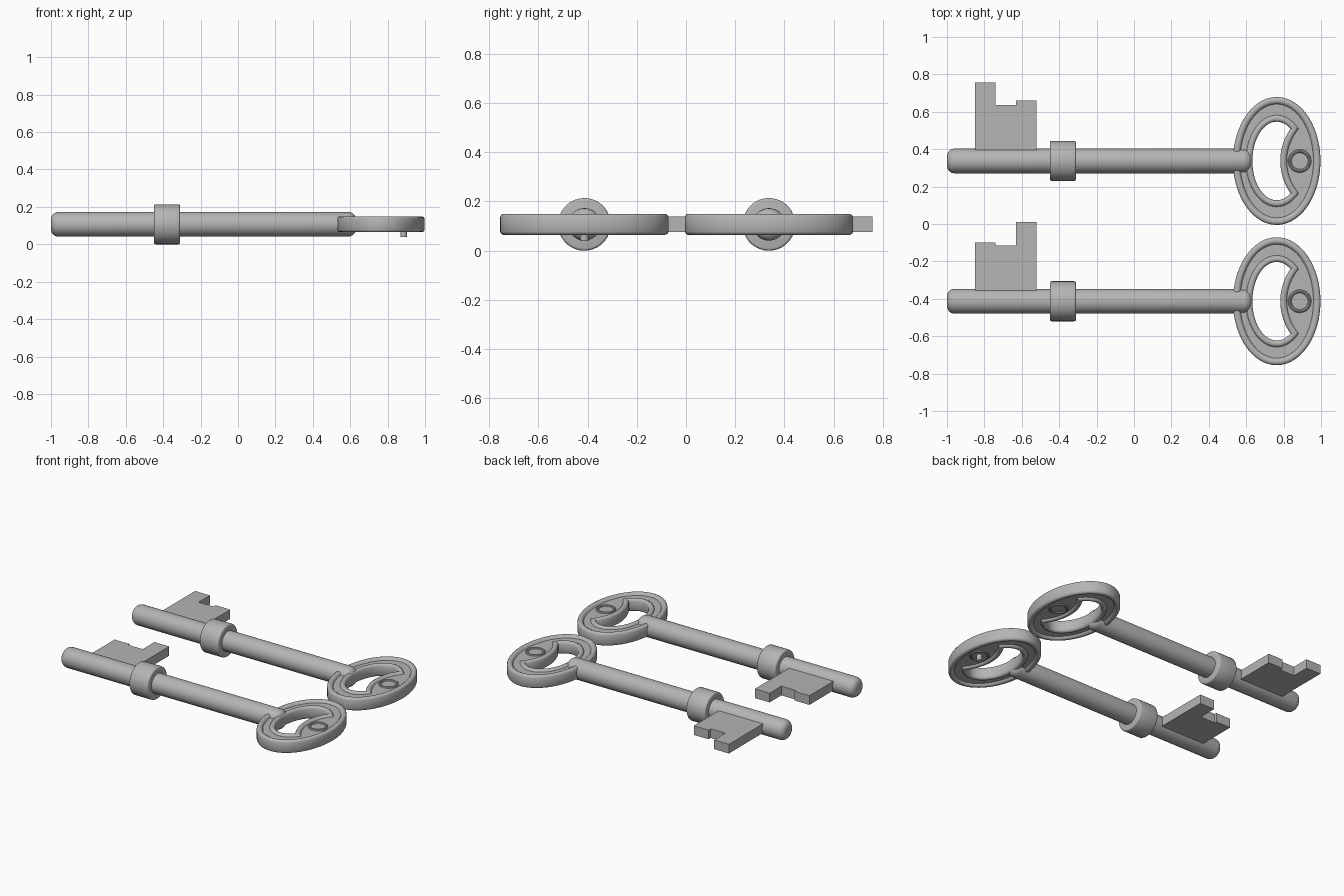
import bpy, bmesh, math
from mathutils import Matrix, Vector

cube = bpy.data.objects.get("Cube")
if cube:
    bpy.data.objects.remove(cube, do_unlink=True)

GREY = (0.46, 0.46, 0.46, 1)
metal = bpy.data.materials.new("grey metal")
metal.use_nodes = True
metal.diffuse_color = GREY
metal.node_tree.nodes["Principled BSDF"].inputs["Base Color"].default_value = GREY

AXIS_Z = 0.107      # height of the shaft axis
BOW_X = 0.763       # centre of the oval handle
ARC_X, ARC_R = 1.082, 0.30   # circle that bites into the hole
N_ARC, N_OVAL, TIP = 24, 52, 0.9


def finish(name, bm, y, smooth=True):
    bmesh.ops.recalc_face_normals(bm, faces=bm.faces)
    mesh = bpy.data.meshes.new(name)
    bm.to_mesh(mesh)
    bm.free()
    mesh.materials.append(metal)
    obj = bpy.data.objects.new(name, mesh)
    obj.location = (0, y, AXIS_Z)
    bpy.context.collection.objects.link(obj)
    if smooth:
        bpy.ops.object.select_all(action='DESELECT')
        obj.select_set(True)
        bpy.context.view_layer.objects.active = obj
        bpy.ops.object.shade_smooth_by_angle(angle=math.radians(35))
    return obj


def loft(bm, rings, closed=False):
    """Skin a list of point rings; cap the ends or join last to first."""
    loops = [[bm.verts.new(p) for p in ring] for ring in rings]
    pairs = list(zip(loops, loops[1:]))
    if closed:
        pairs.append((loops[-1], loops[0]))
    else:
        bm.faces.new(loops[0])
        bm.faces.new(loops[-1])
    for a, b in pairs:
        n = len(a)
        for i in range(n):
            j = (i + 1) % n
            bm.faces.new((a[i], a[j], b[j], b[i]))


def lathe_x(name, profile, y, sides=36):
    """Turn (x, radius) points around the shaft axis."""
    bm = bmesh.new()
    angles = [math.tau * i / sides for i in range(sides)]
    loft(bm, [[(x, r * math.cos(a), r * math.sin(a)) for a in angles]
              for x, r in profile])
    return finish(name, bm, y)


def rounded_rod(x0, x1, r, corner, steps=5):
    """Profile of a rod with rounded ends."""
    turn = [math.pi / 2 * i / steps for i in range(steps + 1)]
    start = [(x0 + corner * (1 - math.sin(t)), r - corner * (1 - math.cos(t)))
             for t in reversed(turn)]
    end = [(x0 + x1 - x, rad) for x, rad in reversed(start)]
    return start + end


def spread(a, b, n):
    return [a + (b - a) * i / n for i in range(n)]


def outer_ring(inset, z):
    """Oval outline, moved inwards by inset."""
    angles = spread(-TIP, TIP, N_ARC) + spread(TIP, math.tau - TIP, N_OVAL)
    return [(BOW_X + (0.234 - inset) * math.cos(t),
             (0.342 - inset) * math.sin(t), z) for t in angles]


def hole_ring(grow, z):
    """Crescent hole outline, moved outwards by grow."""
    a, b, r = 0.13 + grow, 0.21 + grow, ARC_R - grow
    lo, hi = 0.0, math.pi / 2
    for _ in range(40):      # corner where oval meets arc
        t = (lo + hi) / 2
        x, y = BOW_X + a * math.cos(t), b * math.sin(t)
        if math.hypot(x - ARC_X, y) < r:
            lo = t
        else:
            hi = t
    half = math.asin(b * math.sin(t) / r)
    arc = [(ARC_X - r * math.cos(s), r * math.sin(s), z)
           for s in spread(-half, half, N_ARC)]
    oval = [(BOW_X + a * math.cos(s), b * math.sin(s), z)
            for s in spread(t, math.tau - t, N_OVAL)]
    return arc + oval


def make_bow(name, y):
    # rounded outer rim, sunken plate, rounded rim around the hole
    rim = [(0, .030), (.004, .038), (.012, .0425), (.024, .0425), (.032, .038), (.038, .028)]
    lip = [(.035, .028), (.031, .036), (.023, .041), (.012, .041), (.004, .036), (0, .028)]
    top = [(outer_ring, d, z) for d, z in rim] + [(hole_ring, d, z) for d, z in lip]
    rings = [f(d, z) for f, d, z in top] + [f(d, -z) for f, d, z in reversed(top)]
    bm = bmesh.new()
    loft(bm, rings, closed=True)
    return finish(name, bm, y)


def make_boss_rings(name, y):
    # raised circle on both faces of the plate
    bm = bmesh.new()
    for z in (0.028, -0.028):
        rings = []
        for i in range(32):
            a = math.tau * i / 32
            rings.append([(0.886 + (0.053 + 0.009 * math.cos(b)) * math.cos(a),
                           (0.053 + 0.009 * math.cos(b)) * math.sin(a),
                           z + 0.009 * math.sin(b))
                          for b in spread(0, math.tau, 10)])
        loft(bm, rings, closed=True)
    return finish(name, bm, y)


def make_bit(name, y, heights):
    # flat stepped plate, heights measured from the shaft axis
    edges = [-0.85, -0.74, -0.63, -0.52]
    outline = [(edges[0], 0)]
    for x0, x1, h in zip(edges, edges[1:], heights):
        outline += [(x0, h), (x1, h)]
    outline.append((edges[-1], 0))
    bm = bmesh.new()
    loft(bm, [[(x, h, z) for x, h in outline] for z in (-0.031, 0.031)])
    return finish(name, bm, y, smooth=False)


def make_key(prefix, y, heights):
    lathe_x(prefix + "_shaft", rounded_rod(-1.0, 0.63, 0.066, 0.04), y)
    lathe_x(prefix + "_collar", rounded_rod(-0.45, -0.31, 0.107, 0.01, 3), y)
    make_bit(prefix + "_bit", y, heights)
    make_bow(prefix + "_bow", y)
    make_boss_rings(prefix + "_boss_rings", y)


make_key("back_key", 0.337, (0.42, 0.30, 0.323))
make_key("front_key", -0.413, (0.313, 0.298, 0.423))

# small pin under the front handle
bm = bmesh.new()
bmesh.ops.create_cone(bm, cap_ends=True, segments=20, radius1=0.017, radius2=0.017,
                      depth=0.045, matrix=Matrix.Translation(Vector((0.886, 0, -0.045))))
finish("front_key_pin", bm, -0.413)
